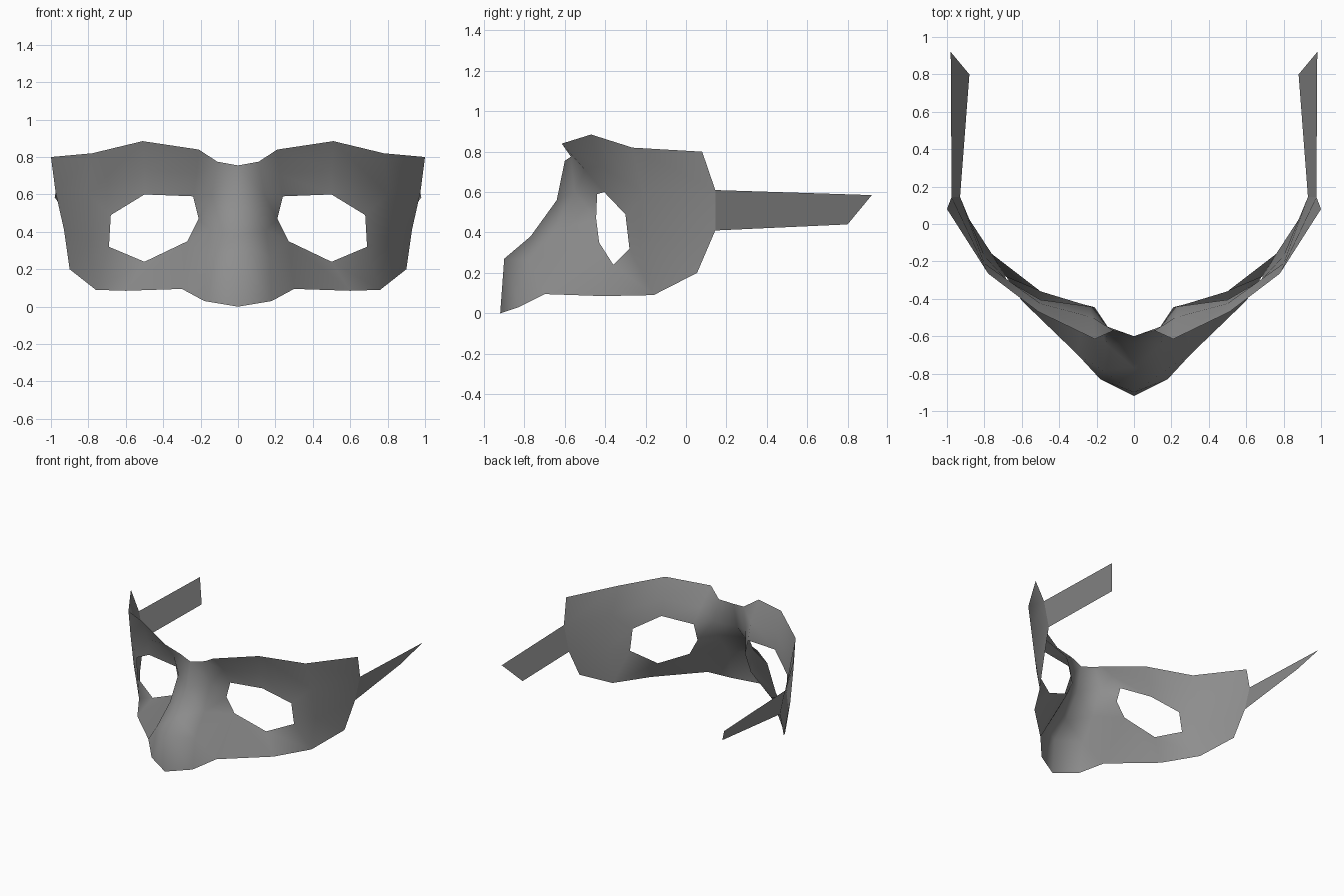
import bpy
import bmesh
from mathutils import Vector

default_cube = bpy.data.objects.get("Cube")
if default_cube:
    bpy.data.objects.remove(default_cube, do_unlink=True)

# Single flat colour for the whole mask
grey = bpy.data.materials.new("mid grey")
grey.use_nodes = True
colour = (0.27, 0.27, 0.27, 1)
grey.diffuse_color = colour
shader = next(n for n in grey.node_tree.nodes if n.type == 'BSDF_PRINCIPLED')
shader.inputs["Base Color"].default_value = colour
shader.inputs["Roughness"].default_value = 0.8


def build_sheet(name, strips):
    """Bridge pairs of matching outlines into a sheet and mirror it across x.
    A point repeated along an outline turns that quad into a triangle."""
    bm = bmesh.new()
    shared = {}

    def vertex(point):
        if point not in shared:
            shared[point] = bm.verts.new(point)
        return shared[point]

    for first, second in strips:
        for i in range(len(first) - 1):
            corners = [first[i], first[i + 1], second[i + 1], second[i]]
            unique = list(dict.fromkeys(corners))
            bm.faces.new([vertex(p) for p in unique])

    # Turn all faces consistently outwards from the head
    bmesh.ops.recalc_face_normals(bm, faces=bm.faces[:])
    head = Vector((0, 0.3, 0.4))
    outward = sum(f.normal.dot(f.calc_center_median() - head) * f.calc_area()
                  for f in bm.faces)
    if outward < 0:
        bmesh.ops.reverse_faces(bm, faces=bm.faces[:])
    for face in bm.faces:
        face.smooth = True

    mesh = bpy.data.meshes.new(name)
    bm.to_mesh(mesh)
    bm.free()
    mesh.materials.append(grey)
    sheet = bpy.data.objects.new(name, mesh)
    bpy.context.collection.objects.link(sheet)
    mirror = sheet.modifiers.new("both sides", 'MIRROR')
    mirror.use_clip = True
    mirror.merge_threshold = 0.001
    return sheet


# Nose: centre ridge and the side crease, from brow to tip
ridge = [(0, -.6, .755), (0, -.64, .56), (0, -.77, .38), (0, -.9, .27), (0, -.92, 0)]
nose_side = [(.11, -.57, .775), (.14, -.55, .6), (.15, -.64, .41),
             (.17, -.78, .26), (.18, -.83, .03)]

# Upper edge and the brow fold beneath it, from nose to temple
top_edge = [(.21, -.615, .84), (.51, -.47, .885), (.78, -.265, .82)]
brow = [(.22, -.5, .71), (.5, -.425, .73), (.8, -.21, .6)]

# Eye opening: upper and lower lids, joined by the inner corner
upper_lid = [(.24, -.44, .59), (.5, -.405, .6), (.68, -.3, .49)]
inner_corner = (.21, -.445, .47)
lower_lid = [(.27, -.43, .35), (.5, -.36, .24), (.69, -.28, .32)]

# Lower edge of the cheek, from nose to jaw
bottom_edge = [(.3, -.7, .095), (.6, -.41, .085), (.76, -.16, .09)]

# Temple and the outer side edge, from top to bottom
temple_low = (.8, -.17, .35)
temple = [top_edge[-1], brow[-1], temple_low, bottom_edge[-1]]
side_edge = [(1, .08, .8), (.975, .145, .61), (.93, .145, .41), (.9, .055, .2)]

# Inner column that links the nose to the brow, eye and cheek
nose_crease = [nose_side[0], nose_side[1]] + nose_side[1:]
inner_column = [top_edge[0], brow[0], upper_lid[0], inner_corner,
                lower_lid[0], bottom_edge[0]]

build_sheet("mask_face", [
    (ridge, nose_side),
    (nose_crease, inner_column),
    (top_edge, brow),
    (brow, upper_lid),
    (lower_lid, bottom_edge),
    ([upper_lid[-1], lower_lid[-1], lower_lid[-1]], temple[1:]),
    (temple, side_edge),
])

# Side straps running back from the outer edge, with slanted ends
strap_end = [(.98, .92, .585), (.88, .8, .44)]
build_sheet("side_straps", [(side_edge[1:3], strap_end)])
